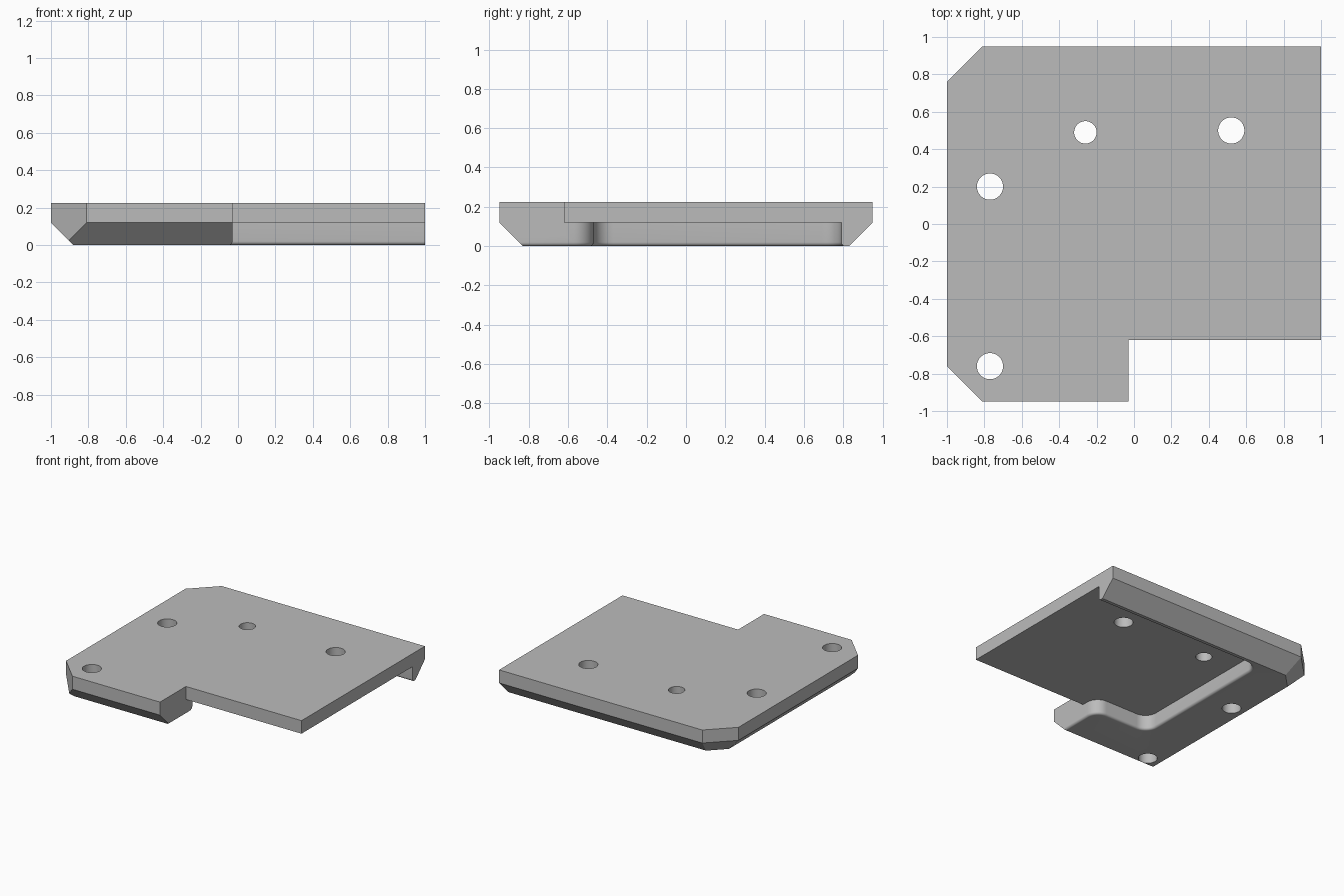
import bpy, bmesh, math
from mathutils import Vector

cube = bpy.data.objects.get("Cube")
if cube:
    bpy.data.objects.remove(cube, do_unlink=True)

HEIGHT, CEILING, DEPTH = 0.225, 0.12, 0.95
NOTCH_X, NOTCH_Y = -0.03, -0.62
ROUND, FILLET = 0.1, 0.02

grey = bpy.data.materials.new("plain_grey")
grey.use_nodes = True
grey.diffuse_color = (0.5, 0.5, 0.5, 1)
grey.node_tree.nodes["Principled BSDF"].inputs["Base Color"].default_value = (0.5, 0.5, 0.5, 1)


def make_object(name, bm):
    bmesh.ops.recalc_face_normals(bm, faces=bm.faces)
    mesh = bpy.data.meshes.new(name)
    bm.to_mesh(mesh)
    bm.free()
    mesh.materials.append(grey)
    obj = bpy.data.objects.new(name, mesh)
    bpy.context.collection.objects.link(obj)
    return obj


def box(x0, x1, y0, y1, z0, z1):
    bm = bmesh.new()
    bmesh.ops.create_cube(bm, size=1)
    for v in bm.verts:
        v.co = ((x0, x1)[v.co.x > 0], (y0, y1)[v.co.y > 0], (z0, z1)[v.co.z > 0])
    return bm


def slice_off(bm, point, normal):
    """Remove everything beyond a plane and close the cut."""
    geom = bm.verts[:] + bm.edges[:] + bm.faces[:]
    cut = bmesh.ops.bisect_plane(bm, geom=geom, plane_co=point,
                                 plane_no=Vector(normal).normalized(), clear_outer=True)
    edges = [e for e in cut["geom_cut"] if isinstance(e, bmesh.types.BMEdge)]
    bmesh.ops.contextual_create(bm, geom=edges)


def loft(rings):
    """Join matching outlines into a closed solid."""
    bm = bmesh.new()
    loops = [[bm.verts.new(p) for p in ring] for ring in rings]
    for a, b in zip(loops, loops[1:]):
        for i in range(len(a)):
            j = (i + 1) % len(a)
            bm.faces.new((a[i], a[j], b[j], b[i]))
    bm.faces.new(loops[0])
    bm.faces.new(loops[-1])
    return bm


def arc(cx, cy, radius, start, end, steps=10):
    angles = [math.radians(start + (end - start) * i / steps) for i in range(steps + 1)]
    return [(cx + radius * math.cos(a), cy + radius * math.sin(a)) for a in angles]


def pocket_outline(grow, z):
    left, front, back = -0.52, -0.47, 0.79
    pts = arc(left + ROUND, back - ROUND, ROUND + grow, 90, 180)
    pts += arc(left + ROUND, front + ROUND, ROUND + grow, 180, 270)
    pts += arc(NOTCH_X - ROUND, front - ROUND, ROUND - grow, 90, 0)
    pts += [(NOTCH_X - grow, -1.2), (1.2, -1.2), (1.2, back + grow)]
    return [(x, y, z) for x, y in pts]


# Plate blank with chamfered lower edges and clipped corners
bm = box(-1, 1, -DEPTH, DEPTH, 0, HEIGHT)
slice_off(bm, (-1, -0.76, 0), (-1, -1, 0))
slice_off(bm, (-1, 0.76, 0), (-1, 1, 0))
slice_off(bm, (0, -DEPTH, CEILING), (0, -1, -1))
slice_off(bm, (0, DEPTH, CEILING), (0, 1, -1))
slice_off(bm, (-1, 0, CEILING), (-1, 0, -1))
slice_off(bm, (-1, 0.76, CEILING), (-1, 1, -math.sqrt(2)))
plate = make_object("mounting_plate", bm)

# Underside pocket with a rounded lower lip
rings = [pocket_outline(FILLET, -0.1)]
for i in range(7):
    a = math.radians(15 * i)
    rings.append(pocket_outline(FILLET * (1 - math.sin(a)), FILLET * (1 - math.cos(a))))
rings.append(pocket_outline(0, CEILING))
cutters = [make_object("pocket_cutter", loft(rings))]

# Front corner notch
cutters.append(make_object("notch_cutter", box(NOTCH_X, 1.3, -1.3, NOTCH_Y, 0.06, 0.4)))

# Screw holes
for x, y, r in [(-0.77, 0.2, 0.07), (-0.77, -0.76, 0.07), (0.52, 0.5, 0.07), (-0.26, 0.49, 0.06)]:
    circle = arc(x, y, r, 0, 360, 48)[:-1]
    cutters.append(make_object("hole_cutter", loft([[(*p, z) for p in circle] for z in (-0.2, 0.4)])))

# Cut the plate, then discard the cutters
bpy.context.view_layer.objects.active = plate
plate.select_set(True)
for cutter in cutters:
    cutter.hide_render = True
    mod = plate.modifiers.new("cut", "BOOLEAN")
    mod.operation, mod.solver, mod.object = "DIFFERENCE", "EXACT", cutter
    bpy.ops.object.modifier_apply(modifier=mod.name)
    bpy.data.objects.remove(cutter, do_unlink=True)

bpy.ops.object.shade_smooth_by_angle(angle=math.radians(30))
